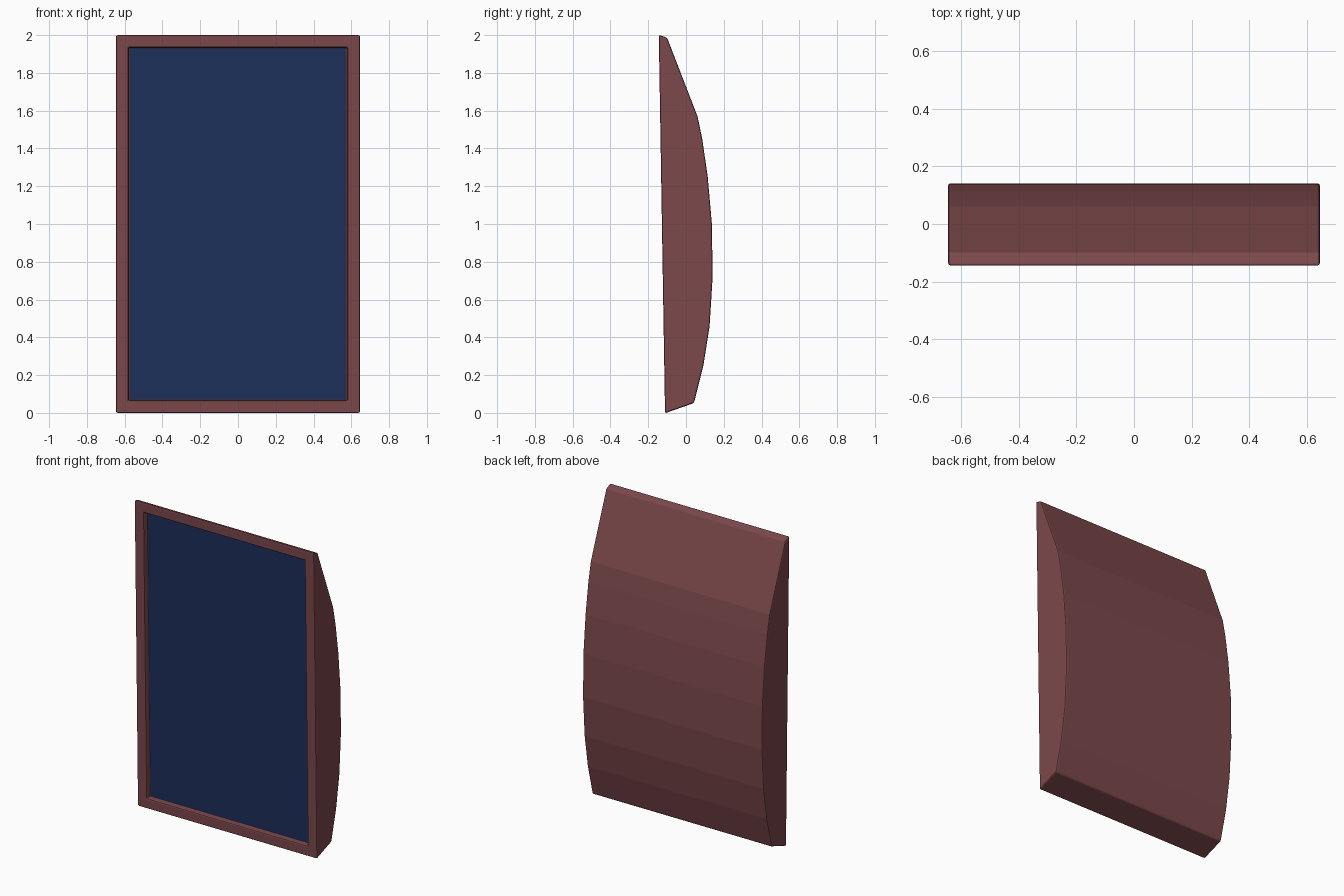
import bpy, bmesh
from mathutils import Vector

if "Cube" in bpy.data.objects:
    bpy.data.objects.remove(bpy.data.objects["Cube"])

HALF_W = 0.646
BORDER = 0.067
DEPTH = 0.035

# Side profile (y, z), from the front bottom edge round the curved back to the top
PROFILE = [(-0.111, -0.002), (0.042, 0.052), (0.092, 0.25), (0.125, 0.46),
           (0.141, 0.72), (0.137, 1.0), (0.115, 1.25), (0.086, 1.45),
           (0.061, 1.57), (-0.1, 1.986), (-0.144, 2.002)]


def material(name, color):
    mat = bpy.data.materials.new(name)
    mat.diffuse_color = color
    mat.use_nodes = True
    mat.node_tree.nodes["Principled BSDF"].inputs["Base Color"].default_value = mat.diffuse_color
    return mat


def add_object(name, bm, mat):
    mesh = bpy.data.meshes.new(name)
    bm.to_mesh(mesh)
    bm.free()
    mesh.materials.append(mat)
    obj = bpy.data.objects.new(name, mesh)
    bpy.context.collection.objects.link(obj)
    return obj


# Casing: profile extruded sideways
bm = bmesh.new()
side = bm.faces.new([bm.verts.new((-HALF_W, y, z)) for y, z in PROFILE])
ext = bmesh.ops.extrude_face_region(bm, geom=[side])
moved = [v for v in ext["geom"] if isinstance(v, bmesh.types.BMVert)]
bmesh.ops.translate(bm, verts=moved, vec=(2 * HALF_W, 0, 0))
bmesh.ops.recalc_face_normals(bm, faces=bm.faces[:])

# Recess: inset the front face and push it inwards
front = min(bm.faces, key=lambda f: f.normal.y)
normal = front.normal.copy()
bmesh.ops.inset_region(bm, faces=[front], thickness=BORDER, use_even_offset=True)
bmesh.ops.inset_region(bm, faces=[front], thickness=0.0005, use_even_offset=True)
bmesh.ops.translate(bm, verts=front.verts[:], vec=-normal * DEPTH)
corners = [v.co.copy() for v in front.verts]
casing = add_object("casing", bm, material("casing_red", (0.2, 0.065, 0.07, 1)))
bevel = casing.modifiers.new("soft_edges", 'BEVEL')
bevel.width = 0.008
bevel.segments = 2
bevel.limit_method = 'ANGLE'
bevel.angle_limit = 0.6

# Screen: flat panel just above the recess floor
bm = bmesh.new()
centre = sum(corners, Vector()) / 4
inner = []
for c in corners:
    d = c - centre
    p = centre + Vector((d.x * 0.99, d.y * 0.995, d.z * 0.995))
    inner.append(bm.verts.new(p + normal * 0.004))
bm.faces.new(inner)
add_object("screen", bm, material("screen_blue", (0.012, 0.03, 0.105, 1)))
